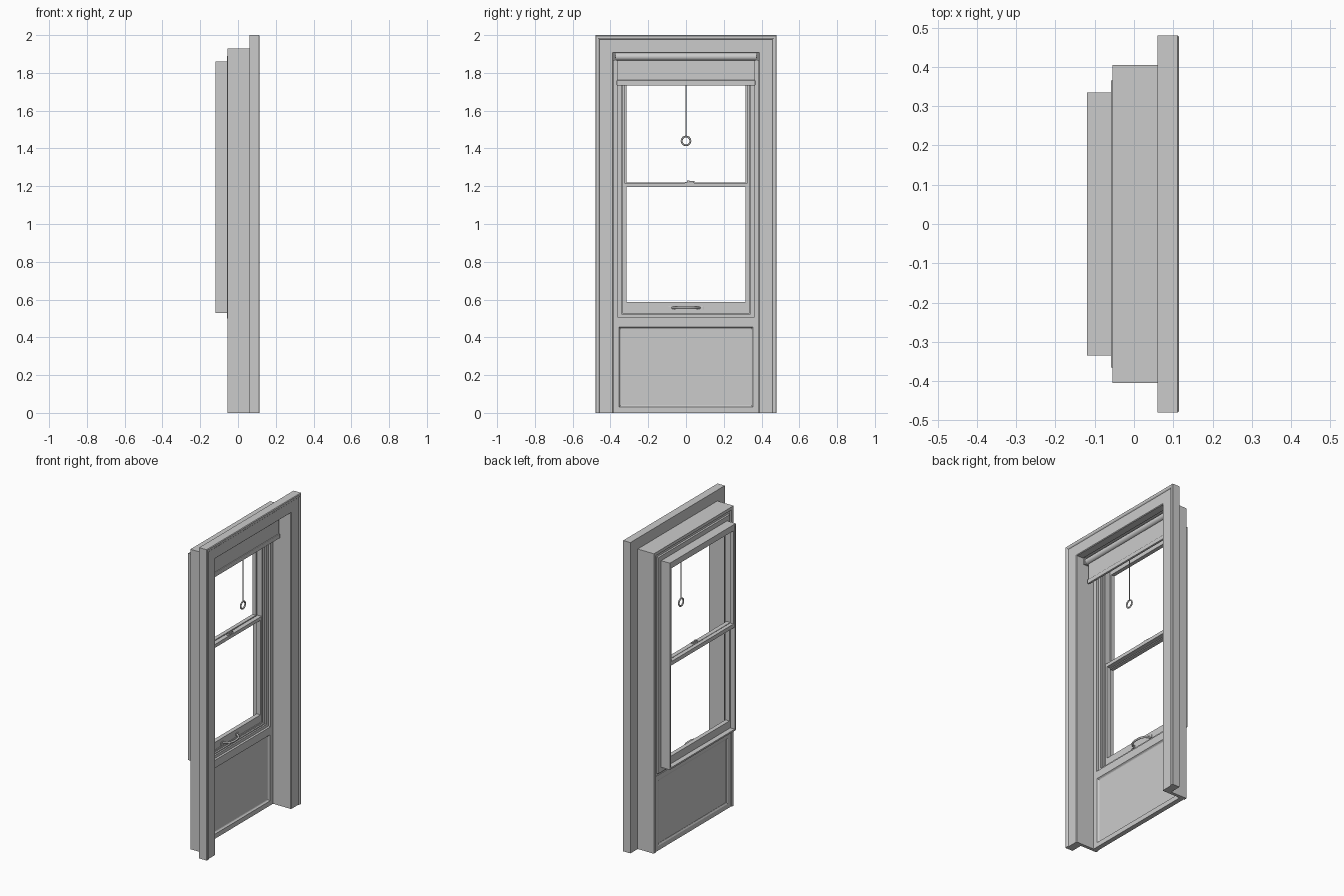
import bpy, bmesh, math
from mathutils import Vector

if "Cube" in bpy.data.objects:
    bpy.data.objects.remove(bpy.data.objects["Cube"])


def sweep(name, profile, half, z0, z1, closed=True):
    """Mitred sweep of (outward offset, x) points round a rectangle or an open-bottomed arch."""
    bm = bmesh.new()
    loops = []
    for sy, top in ((-1, 0), (-1, 1), (1, 1), (1, 0)):
        loop = []
        for u, x in profile:
            z = z1 + u if top else (z0 - u if closed else z0)
            loop.append(bm.verts.new((x, sy * (half + u), z)))
        loops.append(loop)
    n = len(profile)
    for i in range(4 if closed else 3):
        a, b = loops[i], loops[(i + 1) % 4]
        for j in range(n):
            k = (j + 1) % n
            bm.faces.new((a[j], a[k], b[k], b[j]))
    if not closed:
        bm.faces.new(loops[0])
        bm.faces.new(loops[3])
    bmesh.ops.recalc_face_normals(bm, faces=bm.faces)
    me = bpy.data.meshes.new(name)
    bm.to_mesh(me)
    bm.free()
    ob = bpy.data.objects.new(name, me)
    bpy.context.collection.objects.link(ob)
    return ob


def box(name, x0, x1, y0, y1, z0, z1, bevel=0.0):
    bpy.ops.mesh.primitive_cube_add(size=1, location=((x0 + x1) / 2, (y0 + y1) / 2, (z0 + z1) / 2))
    ob = bpy.context.object
    ob.name = name
    ob.scale = (x1 - x0, y1 - y0, z1 - z0)
    bpy.ops.object.transform_apply(location=False, rotation=False)
    if bevel:
        m = ob.modifiers.new("bevel", 'BEVEL')
        m.width = bevel
        m.segments = 2
    return ob


def rod(name, r, a, b, sides=24):
    a, b = Vector(a), Vector(b)
    bpy.ops.mesh.primitive_cylinder_add(vertices=sides, radius=r, depth=(b - a).length, location=(a + b) / 2)
    ob = bpy.context.object
    ob.name = name
    ob.rotation_euler = (b - a).to_track_quat('Z', 'Y').to_euler()
    bpy.ops.object.shade_smooth_by_angle()
    return ob


# Interior casing with a raised outer rim, and the jamb lining behind it
sweep("casing", [(0, .06), (0, .105), (.004, .109), (.072, .109), (.076, .113), (.08, .115),
                 (.091, .115), (.095, .111), (.095, .06)], .385, 0, 1.905, False)
sweep("jamb_lining", [(0, -.055), (0, .06), (.02, .06), (.02, -.055)], .385, 0, 1.91, False)

# Stepped window frame
sweep("window_frame", [(0, -.058), (0, -.045), (.006, -.045), (.006, -.035), (.025, -.035),
                       (.025, -.02), (.05, -.02), (.05, -.045), (.03, -.045), (.03, -.058)],
      .335, .53, 1.86)

# Panel under the window with moulded surround
sweep("apron_surround", [(0, -.045), (0, -.03), (.004, -.028), (.01, -.02), (.04, -.02),
                         (.04, -.05), (.01, -.05)], .345, .04, .445)
box("apron_panel", -.043, -.03, -.346, .346, .039, .446)

# Outer box holding both sashes
sweep("sash_box", [(-.01, -.12), (-.01, -.055), (0, -.055), (0, -.12)], .335, .53, 1.86)


def sash(name, x0, x1, z0, z1, bottom, top):
    for s in (-1, 1):
        ys = sorted((s * .315, s * .328))
        box(name + "_stile", x0, x1, *ys, z0, z1)
    box(name + "_bottom_rail", x0, x1, -.316, .316, z0, z0 + bottom)
    box(name + "_top_rail", x0, x1, -.316, .316, z1 - top, z1)


sash("upper_sash", -.118, -.093, 1.195, 1.855, .025, .035)
sash("lower_sash", -.088, -.06, .535, 1.218, .053, .022)

# Sash latch on the meeting rail
box("latch_base", -.083, -.063, -.005, .043, 1.218, 1.223, .001)
rod("latch_pivot", .007, (-.073, .012, 1.222), (-.073, .012, 1.229), 16)
box("latch_lever", -.078, -.068, .008, .045, 1.223, 1.228, .001)

# Bowed lift handle on the lower rail
cu = bpy.data.curves.new("lift_handle", 'CURVE')
cu.dimensions = '3D'
cu.bevel_depth = .006
cu.use_fill_caps = True
pts = [(-.058, -.072), (-.035, -.055), (-.022, -.03), (-.019, 0), (-.022, .03), (-.035, .055), (-.058, .072)]
sp = cu.splines.new('BEZIER')
sp.bezier_points.add(len(pts) - 1)
for p, (x, y) in zip(sp.bezier_points, pts):
    p.co = (x, y, .556)
    p.handle_left_type = p.handle_right_type = 'AUTO'
bpy.context.collection.objects.link(bpy.data.objects.new("lift_handle", cu))
for s in (-1, 1):
    box("handle_plate", -.061, -.056, *sorted((s * .062, s * .092)), .547, .565, .001)

# Roller blind: tube, brackets, fabric, weight bar, pull cord and ring
rod("blind_roller", .02, (.035, -.372, 1.885), (.035, .372, 1.885), 32)
for s in (-1, 1):
    box("blind_bracket", .015, .057, *sorted((s * .375, s * .385)), 1.865, 1.905)
    rod("roller_pin", .007, (.035, s * .37, 1.885), (.035, s * .38, 1.885), 12)
box("blind_fabric", .034, .037, -.365, .365, 1.745, 1.885)
box("blind_weight_bar", .028, .043, -.367, .367, 1.733, 1.762, .004)
rod("pull_cord", .0025, (.035, 0, 1.466), (.035, 0, 1.735), 10)
bpy.ops.mesh.primitive_torus_add(major_radius=.023, minor_radius=.005, major_segments=32,
                                 minor_segments=12, location=(.035, 0, 1.44),
                                 rotation=(0, math.pi / 2, 0))
bpy.context.object.name = "pull_ring"
bpy.ops.object.shade_smooth_by_angle()
